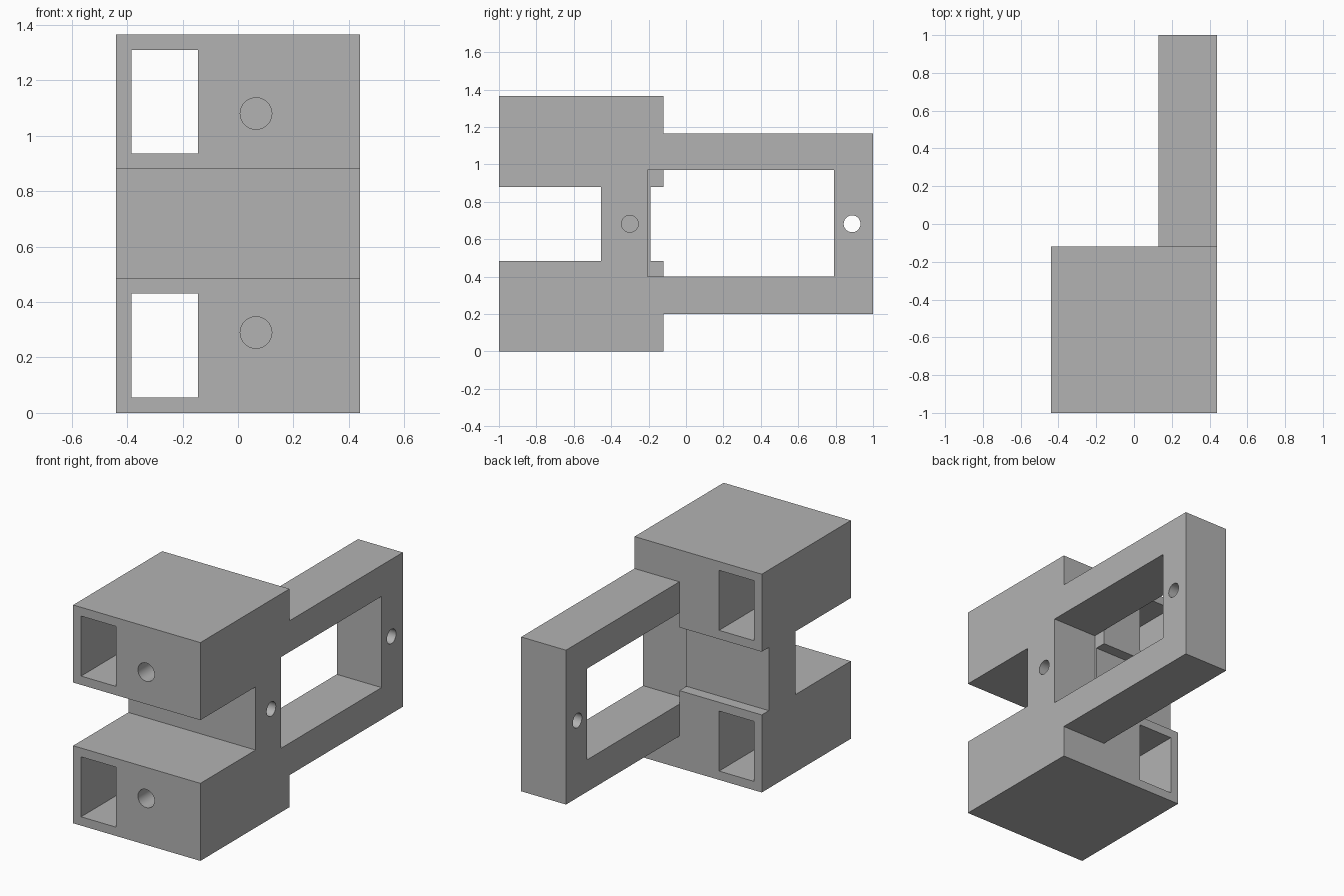
import bpy
import bmesh
from math import radians
from mathutils import Matrix, Vector

cube = bpy.data.objects.get("Cube")
if cube:
    bpy.data.objects.remove(cube, do_unlink=True)

grey = bpy.data.materials.new("plain_grey")
grey.use_nodes = True
colour = (0.45, 0.45, 0.45, 1)
grey.diffuse_color = colour
grey.node_tree.nodes["Principled BSDF"].inputs["Base Color"].default_value = colour


def make_object(name, bm):
    bmesh.ops.recalc_face_normals(bm, faces=bm.faces)
    mesh = bpy.data.meshes.new(name)
    bm.to_mesh(mesh)
    bm.free()
    mesh.materials.append(grey)
    obj = bpy.data.objects.new(name, mesh)
    bpy.context.collection.objects.link(obj)
    return obj


def box(name, x, y, z):
    bm = bmesh.new()
    bmesh.ops.create_cube(bm, size=1)
    for v in bm.verts:
        v.co = Vector(r[0] if c < 0 else r[1] for c, r in zip(v.co, (x, y, z)))
    return make_object(name, bm)


def rod(name, centre, radius, length, axis):
    turn = Matrix.Rotation(radians(90), 4, "Y" if axis == "x" else "X")
    bm = bmesh.new()
    bmesh.ops.create_cone(bm, cap_ends=True, segments=40, radius1=radius,
                          radius2=radius, depth=length,
                          matrix=Matrix.Translation(centre) @ turn)
    return make_object(name, bm)


def combine(target, tool, operation):
    mod = target.modifiers.new("combine", "BOOLEAN")
    mod.operation = operation
    mod.solver = "EXACT"
    mod.object = tool
    bpy.context.view_layer.objects.active = target
    bpy.ops.object.modifier_apply(modifier=mod.name)
    bpy.data.objects.remove(tool, do_unlink=True)


half, height, middle = 0.44, 1.365, 0.6825
arm_x = 0.13

# Double block: side profile with front and rear notches, extruded across x
lower = [(-1, 0), (-0.12, 0), (-0.12, 0.485), (-0.19, 0.485)]
front = [(-0.455, 0.485), (-1, 0.485)]
profile = lower + [(y, height - z) for y, z in reversed(lower)]
profile += [(y, height - z) for y, z in reversed(front)] + front
# order the front notch from its top outer corner down to its bottom outer corner
profile[8:] = [(y, height - z) for y, z in reversed(front)] + front
bm = bmesh.new()
face = bm.faces.new([bm.verts.new((-half, y, z)) for y, z in profile])
side = bmesh.ops.extrude_face_region(bm, geom=[face])
bmesh.ops.translate(bm, vec=(2 * half, 0, 0),
                    verts=[g for g in side["geom"] if isinstance(g, bmesh.types.BMVert)])
body = make_object("slotted_bracket", bm)

# Frame arm with its large window
combine(body, box("arm", (arm_x, half), (-0.3, 1), (0.2, 1.165)), "UNION")
combine(body, box("arm_window", (arm_x, 0.6), (-0.205, 0.79), (0.4, 0.97)), "DIFFERENCE")

# Rectangular channels and blind front holes in both blocks
for channel_z, hole_z in ((0.055, 0.29), (0.935, 1.08)):
    combine(body, box("channel", (-0.385, -0.145), (-1.2, 0.05),
                      (channel_z, channel_z + 0.375)), "DIFFERENCE")
    combine(body, rod("front_hole", (0.065, -1, hole_z), 0.057, 0.8, "y"), "DIFFERENCE")

# Side holes: blind in the web, through at the arm end
for y in (-0.3, 0.888):
    combine(body, rod("side_hole", (half, y, middle), 0.045, 0.64, "x"), "DIFFERENCE")

bpy.ops.object.select_all(action="DESELECT")
body.select_set(True)
bpy.context.view_layer.objects.active = body
bpy.ops.object.shade_smooth_by_angle(angle=radians(30))
